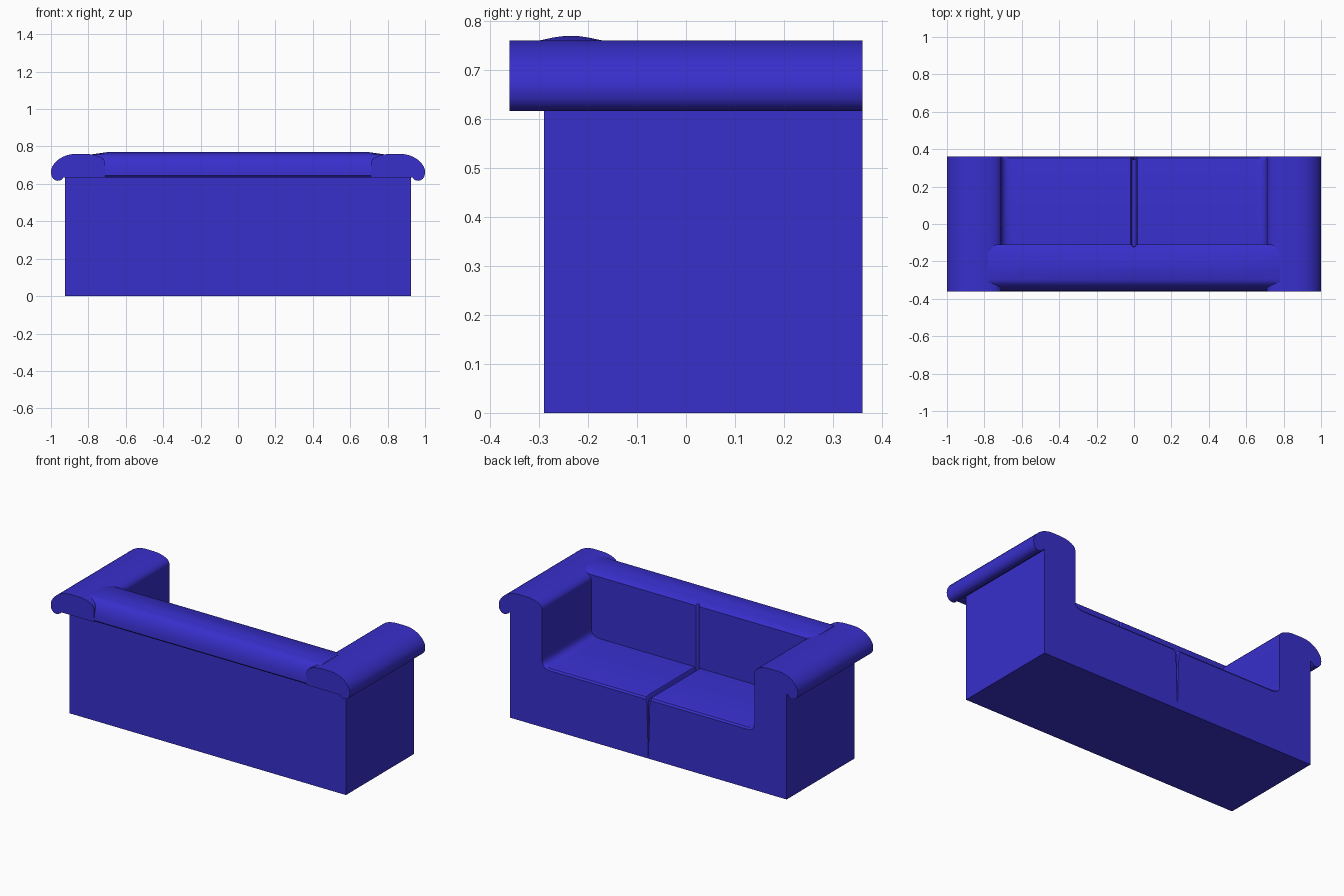
import bpy
import bmesh
import math
from mathutils import Vector
from mathutils.geometry import interpolate_bezier

cube = bpy.data.objects.get("Cube")
if cube:
    bpy.data.objects.remove(cube, do_unlink=True)

# One upholstery colour
BLUE = (0.039, 0.028, 0.60, 1.0)
fabric = bpy.data.materials.new("blue_fabric")
fabric.use_nodes = True
fabric.diffuse_color = BLUE
shader = next(n for n in fabric.node_tree.nodes if n.type == "BSDF_PRINCIPLED")
shader.inputs["Base Color"].default_value = BLUE
shader.inputs["Roughness"].default_value = 0.8


def curve(a, b, c, d, steps=8):
    """Points of a bezier arc from a to d."""
    return [tuple(p) for p in interpolate_bezier(*[Vector(p) for p in (a, b, c, d)], steps)]


def loft(name, sections, mirror=True):
    """Join matching closed sections into a capped solid, mirrored across x."""
    bm = bmesh.new()
    rings = [[bm.verts.new(p) for p in s] for s in sections]
    n = len(rings[0])
    for r, s in zip(rings, rings[1:]):
        for i in range(n):
            j = (i + 1) % n
            bm.faces.new((r[i], r[j], s[j], s[i]))
    bm.faces.new(rings[0])
    bm.faces.new(rings[-1])
    bmesh.ops.recalc_face_normals(bm, faces=bm.faces)
    mesh = bpy.data.meshes.new(name)
    bm.to_mesh(mesh)
    bm.free()
    mesh.materials.append(fabric)
    obj = bpy.data.objects.new(name, mesh)
    bpy.context.collection.objects.link(obj)
    bpy.ops.object.select_all(action="DESELECT")
    obj.select_set(True)
    bpy.context.view_layer.objects.active = obj
    bpy.ops.object.shade_smooth_by_angle(angle=math.radians(35))
    if mirror:
        mod = obj.modifiers.new("mirror", "MIRROR")
        mod.use_mirror_merge = False
    return obj


BACK, FRONT = -0.29, 0.36       # body depth limits
INNER, OUTER = 0.71, 0.925      # arm thickness limits
SEAT = 0.37
OVERHANG = -0.36

# Arm bodies
arm_box = [(INNER, 0), (INNER, 0.66), (OUTER, 0.66), (OUTER, 0)]
loft("arm_bodies", [[(x, y, z) for x, z in arm_box] for y in (BACK, FRONT)])

# Rolled arm tops, overhanging outward and past the back
roll = [(INNER, 0.635)]
roll += curve((INNER, 0.71), (INNER, 0.74), (0.76, 0.76), (0.82, 0.76))
roll += curve((0.87, 0.76), (0.94, 0.76), (1.0, 0.71), (1.0, 0.665), 10)
roll += curve((1.0, 0.66), (1.0, 0.61), (0.945, 0.605), (0.933, 0.635), 8)
roll += [(OUTER, 0.635)]
loft("arm_rolls", [[(x, y, z) for x, z in roll] for y in (OVERHANG, FRONT)])

# Backrest with a rolled, slightly crowned top; the crown fades into the arms
rest = [(-0.11, 0), (BACK, 0), (BACK, 0.635), (-0.35, 0.635)]
rest += curve((OVERHANG, 0.645), (OVERHANG, 0.72), (-0.32, 0.757), (-0.30, 0.76))
rest += curve((-0.29, 0.762), (-0.25, 0.772), (-0.22, 0.772), (-0.18, 0.762), 7)
rest += [(-0.16, 0.758), (-0.12, 0.75), (-0.11, 0.742)]


def rest_at(x, front_y, top):
    return [(x, min(y, front_y), min(z, top)) for y, z in rest]


loft("backrest", [rest_at(0, -0.123, 1), rest_at(0.010, -0.11, 1),
                  rest_at(0.70, -0.11, 1), rest_at(0.78, -0.11, 0.758)])

# Seat cushions: centre seam, fillet up to the arm, softened front edge
seat = [(0, 0), (0.006, 0.2), (0.010, 0.35), (0.018, SEAT), (0.645, SEAT)]
seat += curve((0.655, SEAT), (0.69, SEAT), (INNER, 0.385), (INNER, 0.415), 6)
seat += [(INNER, 0)]


def seat_at(y, drop):
    return [(x, y, z - drop if z > 0.3 else z) for x, z in seat]


loft("seat_cushions", [seat_at(-0.2, 0), seat_at(0.335, 0), seat_at(0.352, 0.005),
                       seat_at(FRONT, 0.016)])

# Core that closes the seam between the cushions
core = [(-0.6, 0), (-0.6, 0.345), (0.6, 0.345), (0.6, 0)]
loft("seat_core", [[(x, y, z) for x, z in core] for y in (-0.28, 0.345)], mirror=False)
